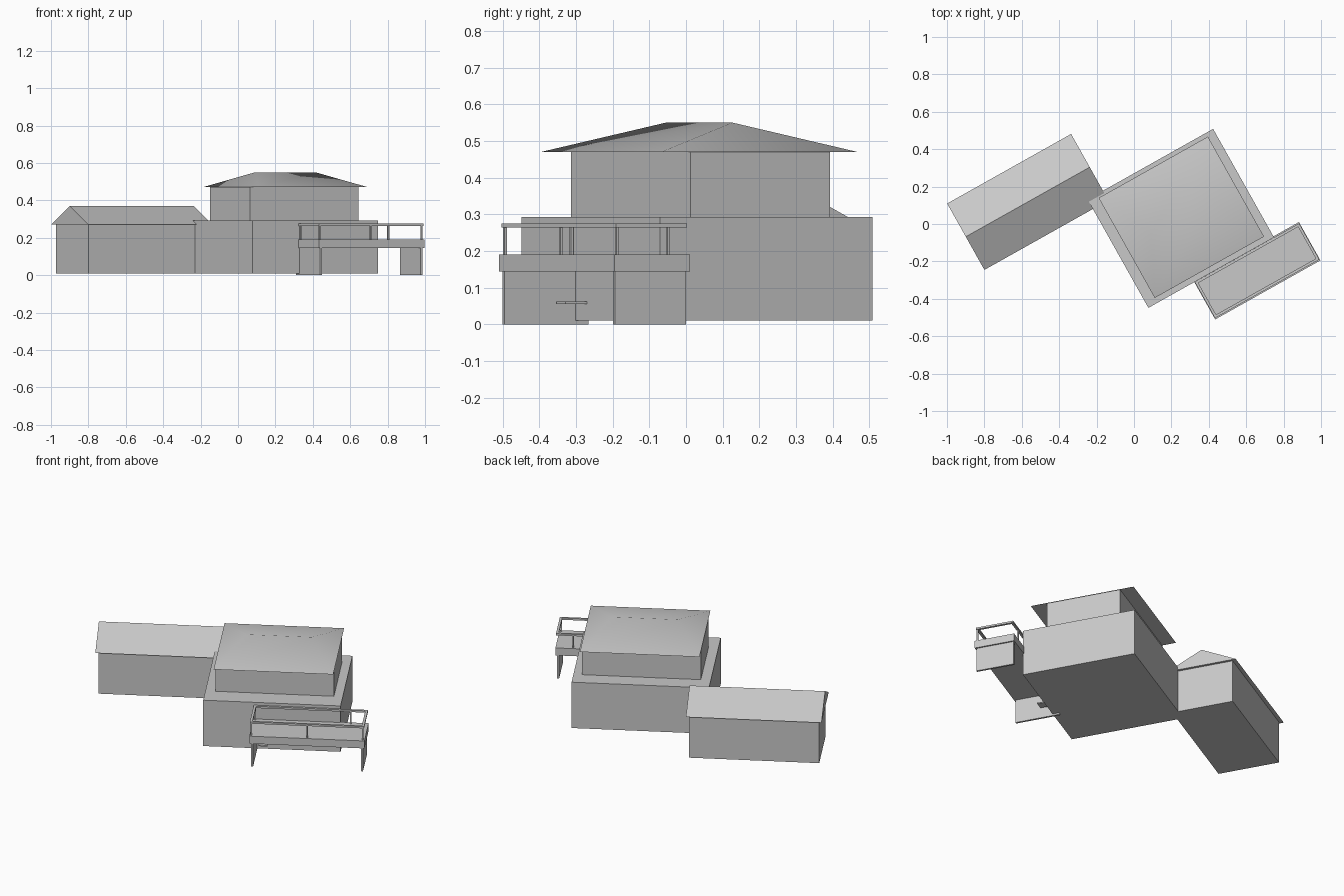
import bpy
import bmesh
import math
from mathutils import Matrix, Vector

cube = bpy.data.objects.get("Cube")
if cube:
    bpy.data.objects.remove(cube, do_unlink=True)

ANGLE = math.radians(29.3)
TURN = Matrix.Rotation(ANGLE, 3, 'Z')

grey = bpy.data.materials.new("plain_grey")
grey.use_nodes = True
COLOUR = (0.58, 0.58, 0.58, 1)
grey.diffuse_color = COLOUR
grey.node_tree.nodes["Principled BSDF"].inputs["Base Color"].default_value = COLOUR


def finish(name, bm, centre):
    """Turn a bmesh into an object on the plan's turned axes."""
    bmesh.ops.recalc_face_normals(bm, faces=bm.faces)
    mesh = bpy.data.meshes.new(name)
    bm.to_mesh(mesh)
    bm.free()
    mesh.materials.append(grey)
    obj = bpy.data.objects.new(name, mesh)
    obj.location = (centre[0], centre[1], 0)
    obj.rotation_euler.z = ANGLE
    bpy.context.collection.objects.link(obj)
    return obj


def box(name, centre, length, width, z0, z1, shift=(0, 0)):
    """Box centred on a plan point; shift runs along the turned axes."""
    bm = bmesh.new()
    bmesh.ops.create_cube(bm, size=1)
    for v in bm.verts:
        v.co = (v.co.x * length + shift[0], v.co.y * width + shift[1],
                z1 if v.co.z > 0 else z0)
    return finish(name, bm, centre)


def ridge_roof(name, centre, length, width, ridge, z0, z1):
    """Closed roof: a full-length ridge gives gables, a shorter one gives hips."""
    bm = bmesh.new()
    a, b, r = length / 2, width / 2, ridge / 2
    c = [bm.verts.new(p) for p in
         ((-a, -b, z0), (a, -b, z0), (a, b, z0), (-a, b, z0), (-r, 0, z1), (r, 0, z1))]
    for f in ((0, 1, 5, 4), (2, 3, 4, 5), (1, 2, 5), (3, 0, 4), (3, 2, 1, 0)):
        bm.faces.new([c[i] for i in f])
    return finish(name, bm, centre)


# Main house: wide ground floor, narrower upper floor, hipped roof
HOUSE = (0.25, 0.03)
box("ground_floor", HOUSE, 0.77, 0.665, 0.01, 0.292)
box("upper_floor", (0.248, 0.04), 0.665, 0.437, 0.292, 0.47)
roof = ridge_roof("hip_roof", (0.253, 0.036), 0.67, 0.613, 0.37, 0.47, 0.55)
bpy.ops.object.select_all(action='DESELECT')
roof.select_set(True)
bpy.context.view_layer.objects.active = roof
bpy.ops.object.shade_smooth_by_angle(angle=math.radians(40))

# Side wing with a gable roof
WING = (-0.568, 0.118)
box("wing_walls", WING, 0.73, 0.36, 0.01, 0.27)
ridge_roof("wing_roof", WING, 0.76, 0.407, 0.76, 0.27, 0.37)

# Raised deck on two end walls
DECK = (0.658, -0.25)
box("deck_floor", DECK, 0.645, 0.235, 0.144, 0.19)
box("right_deck_wall", DECK, 0.012, 0.222, 0, 0.144, (0.308, 0))
box("left_deck_wall", DECK, 0.012, 0.262, 0, 0.144, (-0.308, 0.02))

# Handrails around the deck
for side, label in ((-1, "front"), (1, "back")):
    box(label + "_rail", DECK, 0.64, 0.014, 0.264, 0.275, (0, side * 0.104))
for side, label in ((-1, "left"), (1, "right")):
    box(label + "_rail", DECK, 0.014, 0.194, 0.264, 0.275, (side * 0.313, 0))

# Rail posts, placed along the turned axes
posts = {"front_left": (-0.312, -0.104), "front_middle": (0, -0.104),
         "front_right": (0.312, -0.104), "back_left": (-0.312, 0.104),
         "back_right": (0.225, 0.104)}
for label, place in posts.items():
    box(label + "_post", DECK, 0.008, 0.008, 0.19, 0.264, place)

# Small shelf against the house under the deck
box("wall_shelf", (0.39, -0.31), 0.05, 0.07, 0.055, 0.062)
